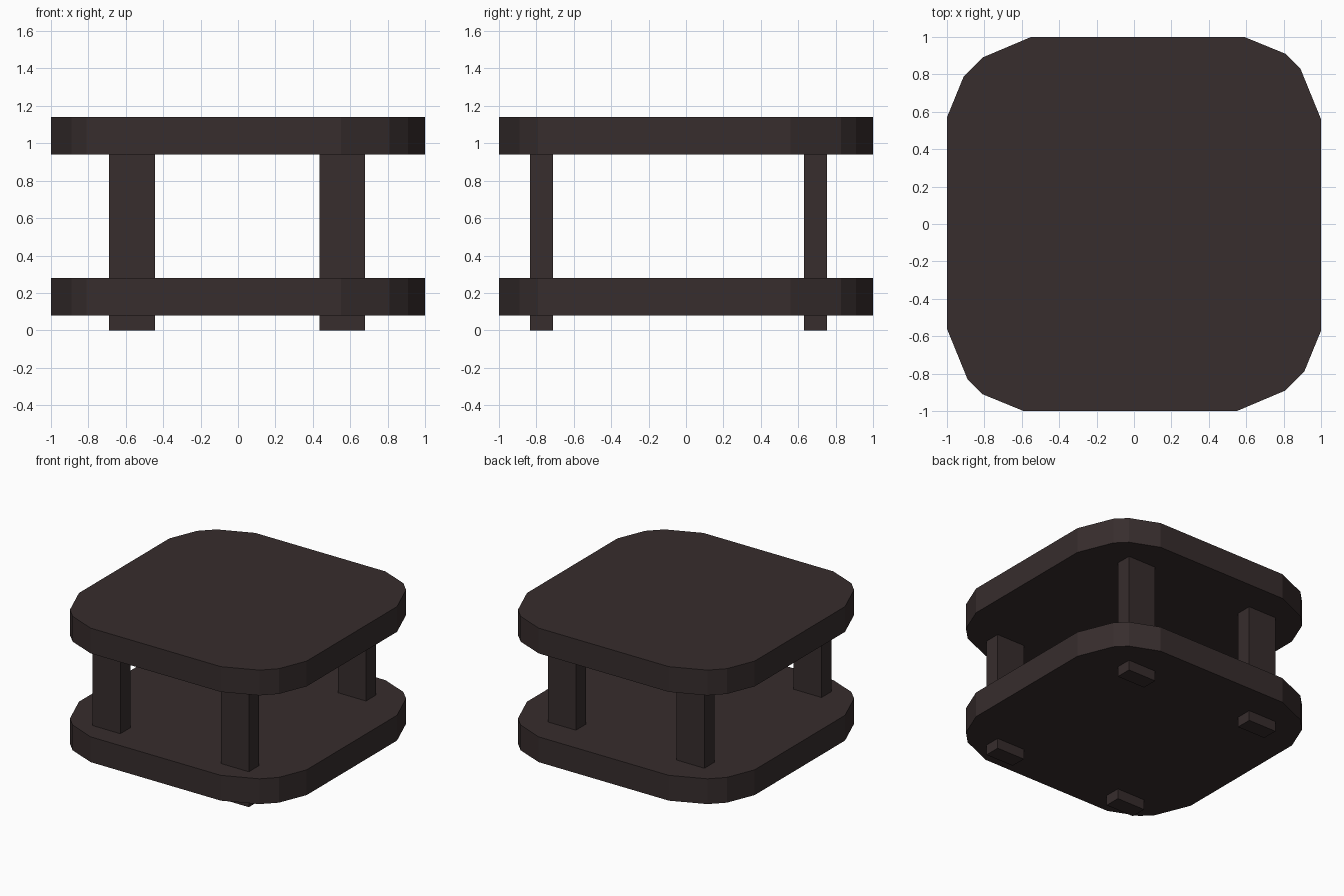
import bpy, bmesh

if "Cube" in bpy.data.objects:
    bpy.data.objects.remove(bpy.data.objects["Cube"])

wood = bpy.data.materials.new("dark brown wood")
wood.diffuse_color = (0.038, 0.026, 0.026, 1)
wood.use_nodes = True
wood.node_tree.nodes["Principled BSDF"].inputs["Base Color"].default_value = wood.diffuse_color

# half of the rounded-square outline; the other half is its half-turn
HALF = [(1, -0.57), (1, 0.56), (0.89, 0.83), (0.81, 0.91),
        (0.59, 1), (-0.55, 1), (-0.81, 0.89), (-0.91, 0.79)]
OUTLINE = HALF + [(-x, -y) for x, y in HALF]


def prism(name, outline, z0, z1):
    """Extrude a counter-clockwise outline from z0 to z1."""
    bm = bmesh.new()
    base = bm.faces.new([bm.verts.new((x, y, z0)) for x, y in outline])
    top = bmesh.ops.extrude_face_region(bm, geom=[base], use_keep_orig=True)
    verts = [g for g in top["geom"] if isinstance(g, bmesh.types.BMVert)]
    bmesh.ops.translate(bm, verts=verts, vec=(0, 0, z1 - z0))
    bmesh.ops.recalc_face_normals(bm, faces=bm.faces)
    mesh = bpy.data.meshes.new(name)
    bm.to_mesh(mesh)
    bm.free()
    mesh.materials.append(wood)
    obj = bpy.data.objects.new(name, mesh)
    bpy.context.collection.objects.link(obj)
    return obj


# table top and lower shelf
prism("table_top", OUTLINE, 0.94, 1.14)
prism("lower_shelf", OUTLINE, 0.08, 0.28)

# four flat legs running through the shelf
for side, x0, x1 in (("left", -0.69, -0.445), ("right", 0.435, 0.68)):
    for end, y0, y1 in (("front", -0.835, -0.71), ("back", 0.63, 0.755)):
        prism(f"{end}_{side}_leg",
              [(x0, y0), (x1, y0), (x1, y1), (x0, y1)], 0, 0.94)
